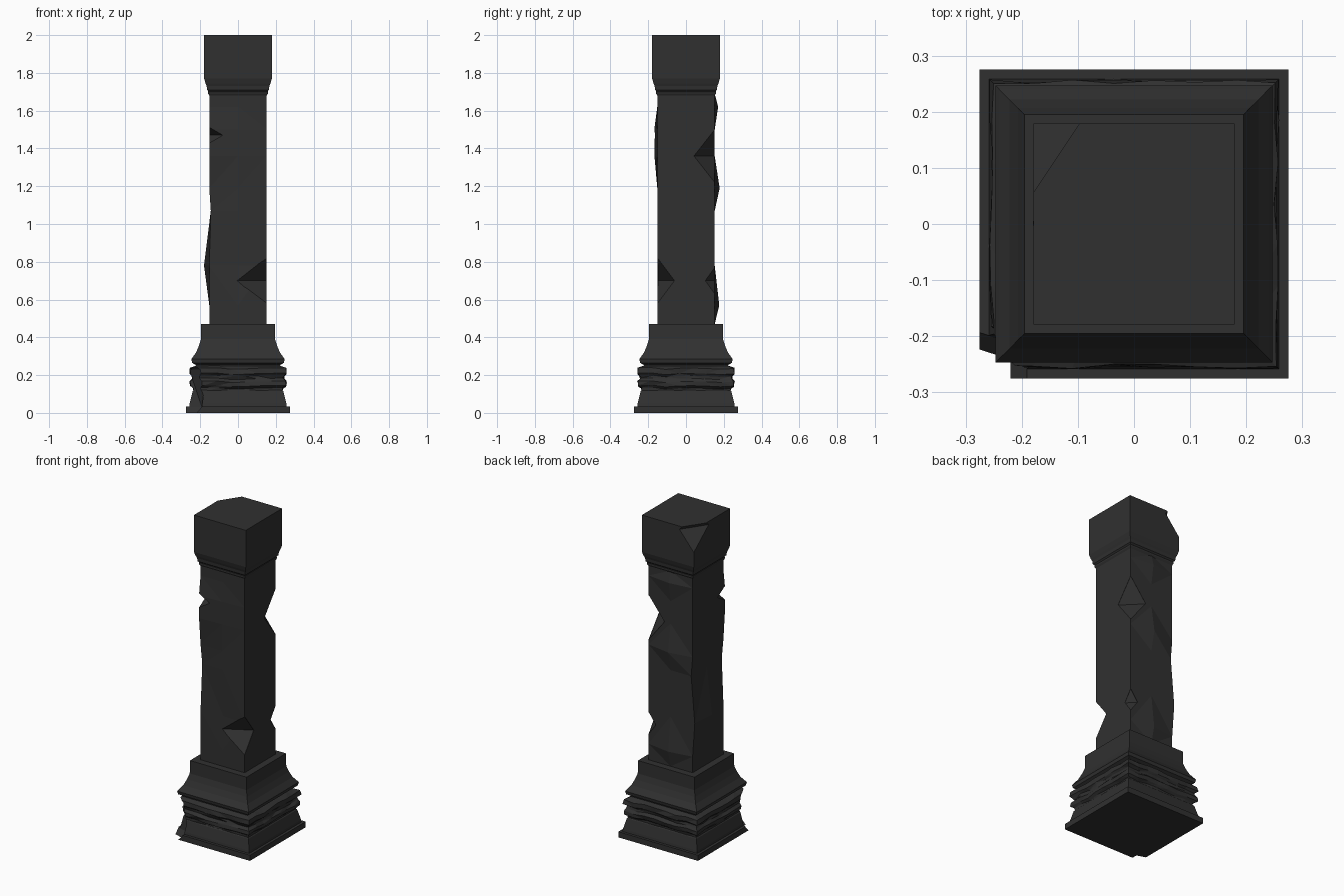
import bpy, bmesh, random
from mathutils import Vector

random.seed(4)
if "Cube" in bpy.data.objects:
    bpy.data.objects.remove(bpy.data.objects["Cube"], do_unlink=True)

stone = bpy.data.materials.new("dark stone")
stone.use_nodes = True
COLOUR = (0.03, 0.03, 0.03, 1)
stone.diffuse_color = COLOUR
bsdf = stone.node_tree.nodes["Principled BSDF"]
bsdf.inputs["Base Color"].default_value = COLOUR
bsdf.inputs["Roughness"].default_value = 0.9


def finish(bm, name):
    bmesh.ops.recalc_face_normals(bm, faces=bm.faces)
    mesh = bpy.data.meshes.new(name)
    bm.to_mesh(mesh)
    bm.free()
    mesh.materials.append(stone)
    obj = bpy.data.objects.new(name, mesh)
    bpy.context.collection.objects.link(obj)
    return obj


def outline(segs):
    """Unit square walked anticlockwise, each side split into segs."""
    corners = [Vector(c) for c in ((-1, -1), (1, -1), (1, 1), (-1, 1))]
    return [corners[k].lerp(corners[(k + 1) % 4], s / segs)
            for k in range(4) for s in range(segs)]


def square_loft(name, profile, segs=1, wobble=0, moves=()):
    """Stack square rings (z, half width); wobble wears the inner rings."""
    bm = bmesh.new()
    pts = outline(segs)
    rise = [random.uniform(-wobble, wobble) for p in pts]
    rings = []
    for i, (z, half) in enumerate(profile):
        inner = 0 < i < len(profile) - 1
        ring = []
        for p, dz in zip(pts, rise):
            h = half + (random.uniform(-wobble, wobble / 2) if inner else 0)
            v = bm.verts.new((p.x * h, p.y * h, z + (dz if inner else 0)))
            for sx, sy, mz, dx, dy in moves:
                if (sx, sy) == (round(p.x), round(p.y)) and abs(mz - z) < 0.01:
                    v.co += Vector((dx, dy, 0))
            ring.append(v)
        rings.append(ring)
    n = len(pts)
    for low, high in zip(rings, rings[1:]):
        for k in range(n):
            m = (k + 1) % n
            bm.faces.new((low[k], low[m], high[m], high[k]))
    bm.faces.new(rings[0][::-1])
    bm.faces.new(rings[-1])
    if wobble or moves:
        bmesh.ops.triangulate(bm, faces=[f for f in bm.faces if len(f.verts) == 4])
    return finish(bm, name)


def chip(obj, centre, size, rounded=False):
    """Knock a faceted piece out of a part."""
    bm = bmesh.new()
    if rounded:
        bmesh.ops.create_icosphere(bm, subdivisions=1, radius=1)
    else:
        for axis in range(3):
            for sign in (-1, 1):
                co = [0, 0, 0]
                co[axis] = sign
                bm.verts.new(co)
        bmesh.ops.convex_hull(bm, input=bm.verts)
    for v in bm.verts:
        v.co = Vector(centre) + Vector(a * b for a, b in zip(v.co, size))
    cutter = finish(bm, "chip_cutter")
    cutter.hide_render = True
    mod = obj.modifiers.new("chip", 'BOOLEAN')
    mod.operation = 'DIFFERENCE'
    mod.solver = 'EXACT'
    mod.object = cutter
    bpy.context.view_layer.objects.active = obj
    bpy.ops.object.modifier_apply(modifier=mod.name)
    bpy.data.objects.remove(cutter, do_unlink=True)


# Base: plinth, sloped foot, worn beads and flared neck
base = [
    square_loft("plinth", [(0, 0.275), (0.035, 0.275)]),
    square_loft("base_foot", [(0.035, 0.258), (0.05, 0.256), (0.115, 0.24), (0.12, 0.235)]),
    square_loft("base_beads", [(0.115, 0.235), (0.13, 0.238), (0.142, 0.252),
                               (0.165, 0.256), (0.18, 0.242), (0.195, 0.244),
                               (0.207, 0.256), (0.235, 0.255), (0.25, 0.222)],
                segs=7, wobble=0.006),
    square_loft("base_neck", [(0.245, 0.222), (0.255, 0.225), (0.265, 0.243),
                              (0.285, 0.247), (0.295, 0.24), (0.32, 0.222),
                              (0.355, 0.207), (0.39, 0.196), (0.47, 0.195)]),
]
for part in base:
    chip(part, (-0.3, -0.3, 0.13), (0.15, 0.15, 0.22), rounded=True)

# Shaft: weathered faces pushed in and out
heights = (0.47, 0.57, 0.78, 1.07, 1.19, 1.36, 1.5, 1.62, 1.69)
shaft = square_loft("shaft", [(z, 0.152) for z in heights], segs=2, moves=[
    (0, 1, 0.57, 0, 0.024), (0, 1, 1.19, 0, 0.026), (0, 1, 1.62, 0, 0.018),
    (-1, 0, 0.78, -0.028, 0), (-1, 1, 0.78, -0.015, 0),
    (-1, 0, 1.07, 0.008, 0), (-1, 1, 1.07, 0.01, 0), (-1, -1, 1.07, 0.008, 0.005),
    (0, -1, 0.78, 0, 0.008), (-1, -1, 1.36, 0, -0.015), (-1, -1, 1.5, 0, -0.016),
    (0, -1, 1.36, 0, -0.008), (0, -1, 1.5, 0, -0.008)])
for centre, size in (
        ((0.15, 0.15, 1.36), (0.11, 0.11, 0.14)),
        ((0.15, 0.15, 0.7), (0.05, 0.05, 0.07)),
        ((0.15, -0.15, 0.7), (0.16, 0.09, 0.12)),
        ((-0.155, -0.165, 1.47), (0.075, 0.075, 0.045))):
    chip(shaft, centre, size)

# Capital: thin collar and square block with a broken corner
square_loft("collar", [(1.68, 0.152), (1.69, 0.158), (1.7, 0.158), (1.705, 0.152), (1.71, 0.152)])
capital = square_loft("capital", [(1.7, 0.155), (1.71, 0.164), (1.73, 0.166),
                                  (1.745, 0.172), (1.77, 0.179), (2, 0.179)])
chip(capital, (-0.18, 0.18, 1.98), (0.1, 0.15, 0.12))
